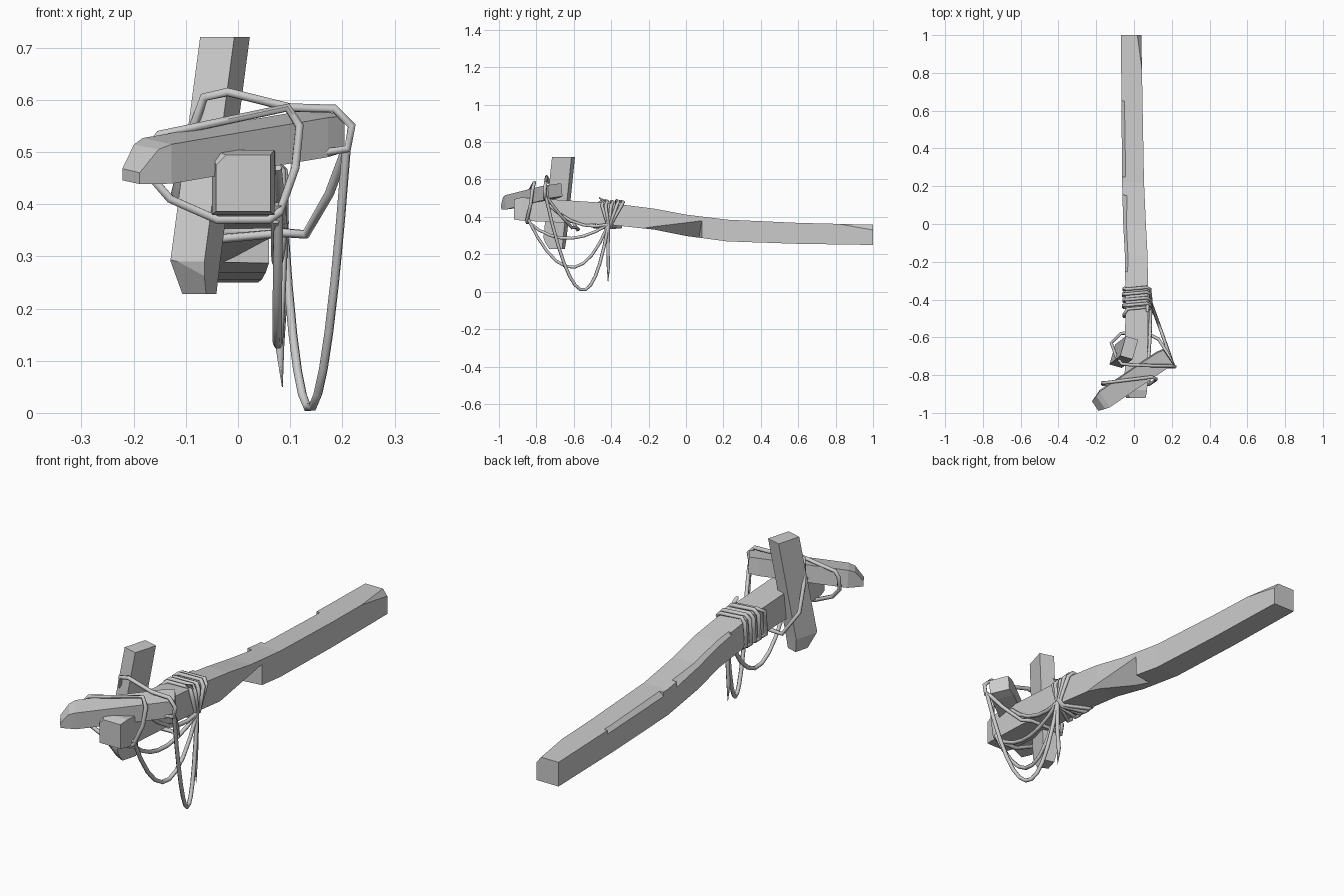
import bpy, bmesh, math
from mathutils import Vector, Matrix

if "Cube" in bpy.data.objects:
    bpy.data.objects.remove(bpy.data.objects["Cube"])


def loft(name, sections, ang=0.0):
    """Timber lofted from (centre, half_u, half_v) sections; u, v set per timber."""
    bm = bmesh.new()
    rings = []
    for corners in sections:
        rings.append([bm.verts.new(c) for c in corners])
    n = len(rings[0])
    for a, b in zip(rings, rings[1:]):
        for i in range(n):
            j = (i + 1) % n
            bm.faces.new((a[i], a[j], b[j], b[i]))
    bm.faces.new(rings[0])
    bm.faces.new(rings[-1])
    bmesh.ops.recalc_face_normals(bm, faces=bm.faces)
    me = bpy.data.meshes.new(name)
    bm.to_mesh(me)
    bm.free()
    ob = bpy.data.objects.new(name, me)
    bpy.context.collection.objects.link(ob)
    return ob


def rect(c, u, v, hu, hv):
    c, u, v = Vector(c), Vector(u) * hu, Vector(v) * hv
    return [c - u - v, c + u - v, c + u + v, c - u + v]


def chip(ob, point, normal):
    """Shave a corner off with a flat plane through point, cutting outward."""
    bm = bmesh.new()
    bmesh.ops.create_cube(bm, size=0.4)
    q = Vector(normal).to_track_quat('Z', 'Y').to_matrix().to_4x4()
    bm.transform(Matrix.Translation(point) @ q @ Matrix.Translation((0, 0, 0.2)))
    me = bpy.data.meshes.new("chip_cutter")
    bm.to_mesh(me)
    bm.free()
    cut = bpy.data.objects.new("chip_cutter", me)
    cut.hide_render = True
    bpy.context.collection.objects.link(cut)
    mod = ob.modifiers.new("chip", 'BOOLEAN')
    mod.object, mod.operation, mod.solver = cut, 'DIFFERENCE', 'EXACT'
    bpy.context.view_layer.objects.active = ob
    bpy.ops.object.modifier_apply(modifier=mod.name)
    bpy.data.objects.remove(cut)


def rope(name, pts, closed=False, radius=0.009, tip=None):
    """Six-sided rope along points."""
    cu = bpy.data.curves.new(name, 'CURVE')
    cu.dimensions = '3D'
    cu.bevel_depth = radius
    cu.bevel_resolution = 1
    cu.use_fill_caps = True
    sp = cu.splines.new('POLY')
    sp.points.add(len(pts) - 1)
    for p, co in zip(sp.points, pts):
        p.co = (*co, 1)
    if tip:
        sp.points[-1].radius = tip
    sp.use_cyclic_u = closed
    ob = bpy.data.objects.new(name, cu)
    bpy.context.collection.objects.link(ob)
    bpy.ops.object.select_all(action='DESELECT')
    ob.select_set(True)
    bpy.context.view_layer.objects.active = ob
    bpy.ops.object.convert(target='MESH')
    bpy.ops.object.shade_smooth_by_angle(angle=math.radians(65))


def droop(a, low, b, n=9):
    """Quadratic sag from a to b passing through low at its middle."""
    a, low, b = Vector(a), Vector(low), Vector(b)
    ctrl = low * 2 - (a + b) / 2
    return [a * (1 - t) ** 2 + ctrl * 2 * t * (1 - t) + b * t * t
            for t in (i / n for i in range(n + 1))]


X, Z = (1, 0, 0), (0, 0, 1)

# Long bent handle beam: y, centre x, centre z, half width, half height
beam = loft("handle_beam", [rect((x, y, z), X, Z, hu, hv) for y, x, z, hu, hv in (
    (-0.92, 0.01, 0.44, 0.052, 0.054), (-0.88, 0.01, 0.442, 0.06, 0.062),
    (-0.40, 0.015, 0.415, 0.06, 0.058), (-0.17, 0.012, 0.388, 0.06, 0.056),
    (0.0, 0.003, 0.355, 0.06, 0.057), (0.22, -0.005, 0.327, 0.058, 0.058),
    (0.60, -0.010, 0.312, 0.056, 0.056), (1.0, -0.015, 0.304, 0.054, 0.054))])
for p, n in (((0.050, -0.12, 0.335), (0.7, 0.12, -0.7)),
             ((0.030, 0.97, 0.348), (0.8, 0.12, 0.6)),
             ((-0.046, -0.05, 0.413), (-0.7, 0.1, 0.7)),
             ((-0.055, 0.45, 0.367), (-0.7, 0.02, 0.7)),
             ((-0.035, -0.91, 0.49), (-0.6, -0.5, 0.6))):
    chip(beam, p, n)

# Leaning upright stake
a = math.radians(-16)
U, V = (math.cos(a), -math.sin(a) * -1, 0), (-math.sin(a), math.cos(a), 0)
U = (math.cos(a), math.sin(a), 0)
V = (-math.sin(a), math.cos(a), 0)
U = (math.cos(-a), math.sin(-a), 0)
V = (math.sin(a) * -1, math.cos(a), 0)
U = (V[1], -V[0], 0)
V = (-U[1], U[0], 0)
post = loft("upright_stake", [rect(c, U, V, hu, hv) for c, hu, hv in (
    ((-0.077, -0.695, 0.228), 0.025, 0.042), ((-0.082, -0.70, 0.29), 0.034, 0.055),
    ((-0.025, -0.655, 0.72), 0.034, 0.054))])
chip(post, (-0.085, -0.745, 0.265), (-0.35, -0.7, -0.5))

# Slanted cross stake with a pointed left end
d = Vector((0.83, 0.56, 0)).normalized()
side = Vector((-d.y, d.x, 0.12)).normalized()
up = Vector((0, -0.1, 1)).normalized()
bar = loft("cross_stake", [rect(c, side, up, hu, hv) for c, hu, hv in (
    ((-0.205, -0.965, 0.468), 0.030, 0.026), ((-0.155, -0.925, 0.483), 0.050, 0.038),
    ((0.145, -0.722, 0.534), 0.050, 0.038), ((0.180, -0.700, 0.540), 0.044, 0.035))])
chip(bar, (-0.185, -0.96, 0.488), (-0.6, -0.5, 0.6))

# Coils bound round the beam, fanned out on the left and tight on the right
for i, (yl, yr, yt) in enumerate(((-0.35, -0.40, -0.345), (-0.38, -0.405, -0.37),
                                  (-0.41, -0.41, -0.40), (-0.44, -0.415, -0.43),
                                  (-0.49, -0.42, -0.45))):
    o = 0.004 * (i % 2)
    rope(f"beam_coil_{i + 1}", [
        (-0.053 - o, yl, 0.36), (-0.053 - o, yl + 0.01, 0.465 + o),
        (-0.035, yt, 0.483 + o), (0.068, yt + 0.01, 0.480 + o),
        (0.084 + o, yt, 0.462), (0.086 + o, yr, 0.365),
        (0.07, yr, 0.347 - o), (-0.035, yl, 0.346 - o)], closed=True)

# Rope round the cross stake and beam nose
rope("nose_lashing", [
    (-0.165, -0.85, 0.45), (-0.168, -0.84, 0.51), (-0.15, -0.84, 0.533),
    (0.095, -0.81, 0.585), (0.118, -0.82, 0.55), (0.11, -0.83, 0.47),
    (0.08, -0.85, 0.385), (0.06, -0.85, 0.37), (-0.04, -0.85, 0.37),
    (-0.13, -0.85, 0.41)], closed=True)

# Rope round the upright stake and the right end of the cross stake
rope("stake_lashing", [
    (0.12, -0.755, 0.492), (0.21, -0.755, 0.506), (0.218, -0.755, 0.55),
    (0.185, -0.75, 0.583), (0.10, -0.75, 0.585), (-0.02, -0.745, 0.615),
    (-0.065, -0.74, 0.605), (-0.095, -0.70, 0.52), (-0.12, -0.63, 0.42),
    (-0.07, -0.58, 0.33), (-0.02, -0.575, 0.335), (0.09, -0.59, 0.345),
    (0.13, -0.61, 0.342), (0.175, -0.68, 0.42), (0.205, -0.74, 0.50)])

# Slack loops sagging from the coils
knot = (0.088, -0.415, 0.36)
rope("long_slack_loop", droop((0.208, -0.75, 0.51), (0.143, -0.565, 0.012), knot, 12))
rope("middle_slack_loop", droop((0.078, -0.85, 0.40), (0.076, -0.62, 0.13), knot, 9))
rope("short_slack_loop", droop((0.072, -0.84, 0.37), (0.075, -0.64, 0.285), knot, 7))
rope("upper_slack_line", droop((0.075, -0.74, 0.47), (0.085, -0.58, 0.365), knot, 5))

# Loose hanging end and small knot ends
rope("loose_end", [knot, (0.086, -0.417, 0.22), (0.08, -0.415, 0.13),
                   (0.085, -0.417, 0.05)], tip=0.1)
rope("knot_tail", [knot, (0.075, -0.43, 0.47), (0.07, -0.46, 0.50),
                   (0.07, -0.42, 0.475)], radius=0.008)
